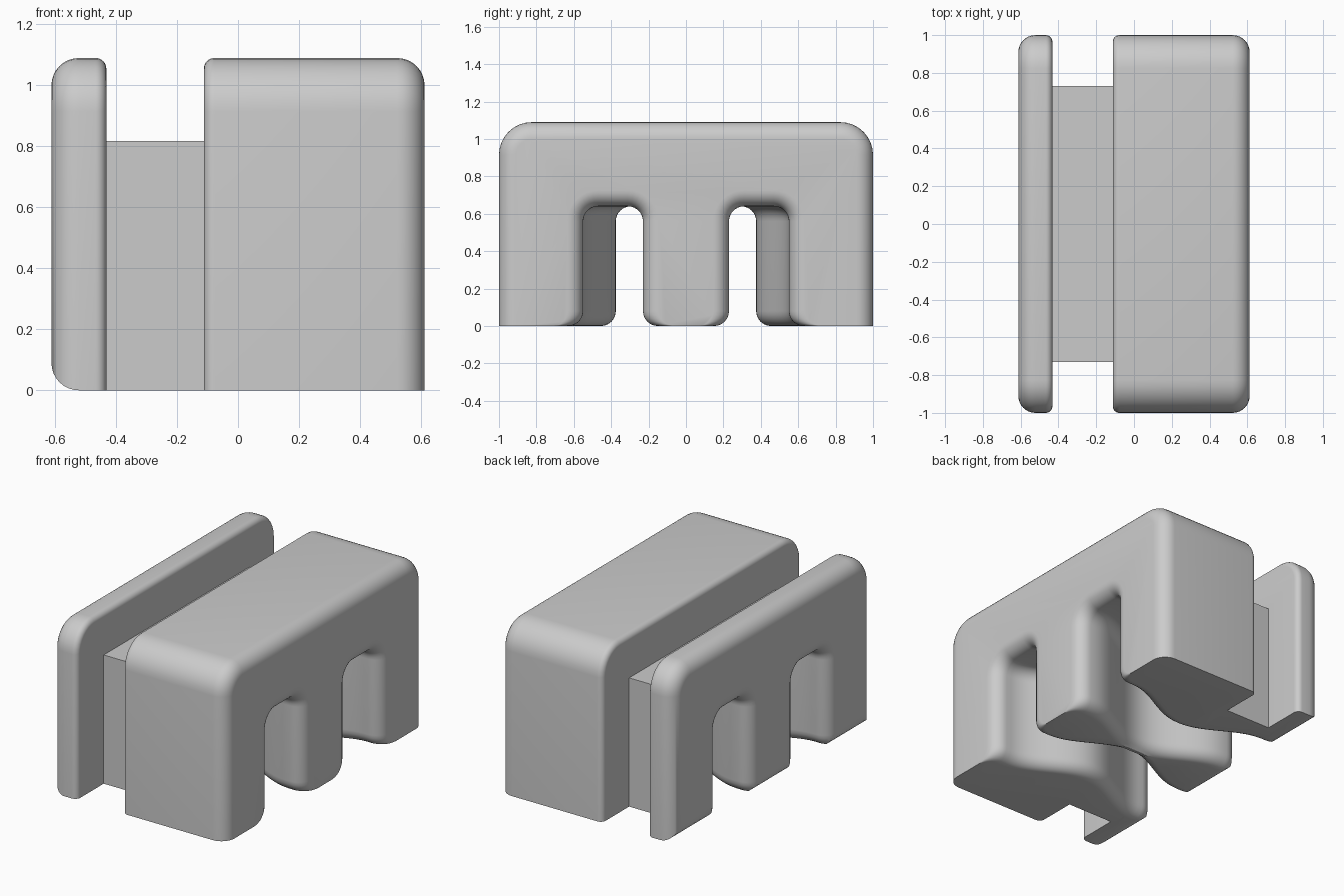
import bpy, bmesh, math

if "Cube" in bpy.data.objects:
    bpy.data.objects.remove(bpy.data.objects["Cube"])

GREY = bpy.data.materials.new("light_grey")
GREY.diffuse_color = (0.6, 0.6, 0.6, 1)
GREY.use_nodes = True
GREY.node_tree.nodes["Principled BSDF"].inputs["Base Color"].default_value = GREY.diffuse_color


def loft(name, rings):
    """Skin a list of equal-length closed rings and cap both ends."""
    bm = bmesh.new()
    loops = [[bm.verts.new(p) for p in ring] for ring in rings]
    n = len(loops[0])
    for a, b in zip(loops, loops[1:]):
        for i in range(n):
            j = (i + 1) % n
            bm.faces.new((a[i], a[j], b[j], b[i]))
    bm.faces.new(loops[0])
    bm.faces.new(loops[-1])
    bmesh.ops.recalc_face_normals(bm, faces=bm.faces)
    me = bpy.data.meshes.new(name)
    bm.to_mesh(me)
    bm.free()
    me.materials.append(GREY)
    ob = bpy.data.objects.new(name, me)
    bpy.context.collection.objects.link(ob)
    return ob


def arc(cy, cz, r, a0, a1, n=8):
    return [(cy + r * math.cos(math.radians(a0 + (a1 - a0) * i / n)),
             cz + r * math.sin(math.radians(a0 + (a1 - a0) * i / n))) for i in range(n + 1)]


def slab(name, x0, x1, r0, r1, round_bottom):
    """Upright slab with rounded top corners and filleted rims at each x end."""
    n = 8
    stations = []
    for i in range(n + 1):
        t = math.pi / 2 * i / n
        stations.append((x0 + r0 * (1 - math.cos(t)), r0 * (1 - math.sin(t))))
    for i in range(n, -1, -1):
        t = math.pi / 2 * i / n
        stations.append((x1 - r1 * (1 - math.cos(t)), r1 * (1 - math.sin(t))))
    rings = []
    for k, (x, inset) in enumerate(stations):
        w, top, rad = 1 - inset, 1.09 - inset, 0.175 - inset
        bottom = inset if round_bottom and k <= n else 0
        pts = [(w, bottom)] + arc(w - rad, top - rad, rad, 0, 90)
        pts += arc(rad - w, top - rad, rad, 90, 180) + [(-w, bottom)]
        rings.append([(x, y, z) for y, z in pts])
    return loft(name, rings)


def channel(name, side):
    """Cutter for a curved channel bowing to the middle, with flared mouths."""
    end, mouth, flare = 0.612, 0.085, 0.08
    steps = [mouth * (1 - math.cos(math.pi / 2 * i / 8)) for i in range(9)]
    inner = end - mouth
    xs = [-end - 0.05] + [-end + d for d in steps]
    xs += [-inner + 2 * inner * i / 32 for i in range(1, 32)]
    xs += [end - d for d in reversed(steps)] + [end + 0.05]
    rings = []
    for x in xs:
        d = max(0, min(mouth, end - abs(x)))
        e = mouth - math.sqrt(mouth ** 2 - (mouth - d) ** 2)
        bow = 0.175 * 0.5 * (1 + math.cos(math.pi * min(1, abs(x) / 0.5)))
        yi, yo, top, rc = 0.23 - bow - e, 0.55 - bow + e, 0.64 + e, 0.08 + e
        # flare of the lower rim, from the underside upwards
        rim = [(flare, -0.05)]
        for i in range(7):
            t = math.pi / 2 * i / 6
            rim.append((flare * (1 - math.sin(t)), flare * (1 - math.cos(t))))
        pts = [(max(0.008, yi - f), z) for f, z in rim]
        pts += arc(yi + rc, top - rc, rc, 180, 90) + arc(yo - rc, top - rc, rc, 90, 0)
        pts += [(yo + f, z) for f, z in reversed(rim)]
        rings.append([(x, side * y, z) for y, z in pts])
    return loft(name, rings)


def combine(target, other, operation):
    mod = target.modifiers.new(operation.lower(), 'BOOLEAN')
    mod.operation, mod.object, mod.solver = operation, other, 'EXACT'
    bpy.context.view_layer.objects.active = target
    bpy.ops.object.modifier_apply(modifier=mod.name)
    bpy.data.objects.remove(other)


# thick block, thin plate and the recessed web joining them
body = slab("slotted_body", -0.112, 0.612, 0.035, 0.09, False)
plate = slab("plate", -0.612, -0.432, 0.09, 0.035, True)
web = loft("web", [[(x, -0.73, 0), (x, 0.73, 0), (x, 0.73, 0.817), (x, -0.73, 0.817)]
                   for x in (-0.48, -0.06)])
combine(body, web, 'UNION')
combine(body, plate, 'UNION')

# two mirrored channels through everything
for side in (-1, 1):
    combine(body, channel("channel_cutter", side), 'DIFFERENCE')

bpy.ops.object.select_all(action='DESELECT')
body.select_set(True)
bpy.context.view_layer.objects.active = body
bpy.ops.object.shade_smooth_by_angle(angle=math.radians(30))
